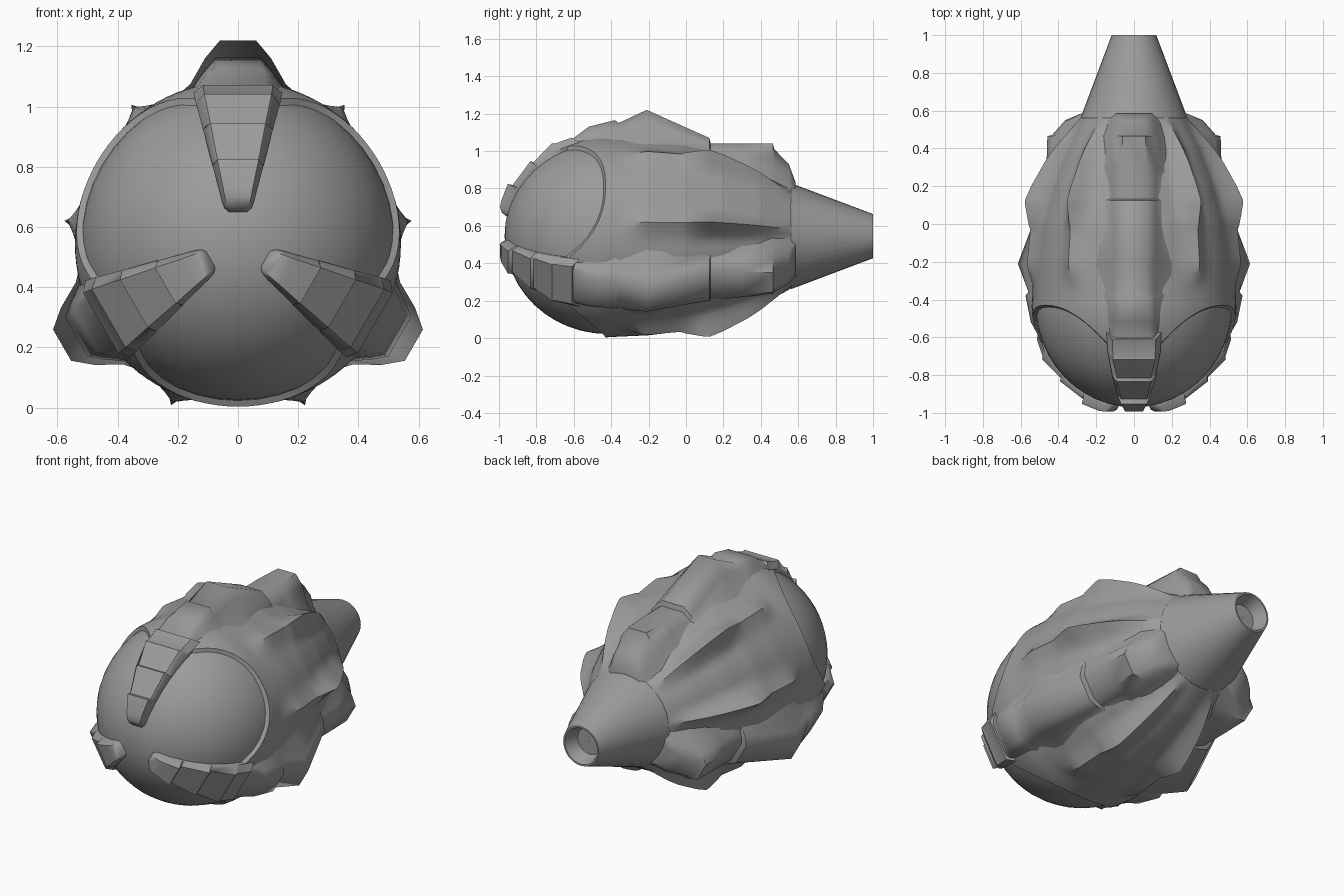
import bpy, bmesh, math
from mathutils import Vector, Matrix

if "Cube" in bpy.data.objects:
    bpy.data.objects.remove(bpy.data.objects["Cube"])

CZ = 0.545                       # height of the long axis
DY, DR, DL = -0.42, 0.53, 0.55   # dome centre, radius, length

GREY = bpy.data.materials.new("dark_grey")
GREY.diffuse_color = (.33, .33, .33, 1)
GREY.use_nodes = True
GREY.node_tree.nodes["Principled BSDF"].inputs["Base Color"].default_value = GREY.diffuse_color


def lerp_table(tab, y):
    if y <= tab[0][0]:
        return tab[0][1]
    for (a, p), (b, q) in zip(tab, tab[1:]):
        if y <= b:
            return p + (q - p) * (y - a) / (b - a)
    return tab[-1][1]


BASE = [(-.42, .54), (-.2, .53), (0, .505), (.2, .45), (.4, .37), (.57, .275)]
CREST = [(-.34, 0), (-.22, .04), (-.03, .045), (.12, .113), (.33, .078), (.52, .02), (.57, 0)]


def body_r(y):
    if y < DY:
        return DR * math.sqrt(max(0, 1 - ((y - DY) / DL) ** 2)) + .012
    return lerp_table(BASE, y)


def finish(name, verts, faces, angle=30):
    me = bpy.data.meshes.new(name)
    me.from_pydata([tuple(v) for v in verts], [], faces)
    bm = bmesh.new()
    bm.from_mesh(me)
    bmesh.ops.remove_doubles(bm, verts=bm.verts, dist=1e-5)
    bmesh.ops.recalc_face_normals(bm, faces=bm.faces)
    bm.to_mesh(me)
    bm.free()
    me.materials.append(GREY)
    ob = bpy.data.objects.new(name, me)
    bpy.context.collection.objects.link(ob)
    bpy.ops.object.select_all(action='DESELECT')
    ob.select_set(True)
    bpy.context.view_layer.objects.active = ob
    bpy.ops.object.shade_smooth_by_angle(angle=math.radians(angle))
    ob.location.z = CZ
    return ob


def bridge(rows, closed):
    """Join rows of points into quads; closed rows wrap around."""
    n = len(rows[0])
    verts = [v for r in rows for v in r]
    faces = []
    for i in range(len(rows) - 1):
        for j in range(n if closed else n - 1):
            k = (j + 1) % n
            faces.append((i * n + j, i * n + k, (i + 1) * n + k, (i + 1) * n + j))
    return verts, faces


def three_fold(name, rows, angle):
    """Loft open sections with end caps, repeated around the long axis."""
    verts, faces = bridge(rows, False)
    n, m = len(rows[0]), len(verts)
    faces += [tuple(range(n)), tuple(range(m - n, m))]
    for k in range(3):
        rot = Matrix.Rotation(math.radians(120 * k), 3, 'Y')
        finish(f"{name}_{k + 1}", [rot @ Vector(v) for v in verts], faces, angle)


def mirrored(half):
    return half + [(-x, y, z) for x, y, z in reversed(half)]


# glass dome at the front
bpy.ops.mesh.primitive_uv_sphere_add(segments=48, ring_count=24, location=(0, DY, CZ),
                                     rotation=(math.pi / 2, 0, 0))
dome = bpy.context.object
dome.name = "front_dome"
dome.scale = (DR - .007, DR - .007, DL)
dome.data.materials.append(GREY)
bpy.ops.object.shade_smooth()

# ribbed shell: radius varies around the axis, front edge arches round each window
COLS, ROWS = 96, 40
rows = []
for i in range(-1, ROWS + 1):
    t = max(i, 0) / ROWS
    row = []
    for j in range(COLS):
        ang = 360 * j / COLS
        d = abs((ang - 30 + 60) % 120 - 60)          # degrees from window centre
        y0 = -.43 - .21 * min(1, d / 44) ** 2.4
        y = y0 + (.57 - y0) * t
        r = body_r(y)
        near = max(0, 1 - abs(d - 22.5) / 11.5)
        r += lerp_table(CREST, y) * near ** 1.7
        if i < 0:
            r, y = r - .03, y - .015                 # rim turned inwards
        a = math.radians(ang)
        row.append((r * math.cos(a), y, r * math.sin(a)))
    rows.append(row)
finish("ribbed_shell", *bridge(rows, True), 35)

# stepped spines: y, height, top half width, shoulder half width, base half width
SPINE = [(-.64, .515, .10, .12, .135), (-.62, .51, .09, .12, .15), (-.52, .585, .08, .11, .20),
         (-.38, .62, .075, .11, .24), (-.36, .605, .07, .11, .25), (-.21, .675, .06, .11, .27),
         (.125, .525, .07, .115, .25), (.132, .495, .07, .115, .25), (.30, .495, .07, .115, .22),
         (.465, .495, .06, .105, .19), (.472, .465, .06, .105, .19), (.55, .385, .06, .10, .16),
         (.585, .29, .06, .09, .12)]
rows = []
for y, h, a, s, b in SPINE:
    foot = math.sqrt(max(.01, body_r(y) ** 2 - b * b)) - .03
    drop = h - foot
    rows.append(mirrored([(b, y, foot), (s + (b - s) * .3, y, foot + drop * .42),
                          (s, y, h - drop * .24), (a, y, h)]))
three_fold("spine", rows, 48)


# segmented claws over the dome
def on_dome(u, r, lift):
    q = math.sqrt(max(.001, 1 - (u * u + r * r) / DR ** 2))
    p = Vector((u, DY - DL * q, r))
    n = Vector((u / DR ** 2, -q / DL, r / DR ** 2)).normalized()
    return tuple(p + n * lift)


CLAW = [(.105, .03, 0), (.118, .045, .03), (.14, .053, .047), (.17, .06, .053), (.25, .082, .06),
        (.256, .084, .035), (.37, .113, .042), (.376, .115, .027), (.45, .135, .055),
        (.456, .137, .045), (.49, .143, .04)]
rows = [mirrored([on_dome(w, r, -.02), on_dome(w, r, lift * .3), on_dome(w * .75, r, lift)])
        for r, w, lift in CLAW]
three_fold("claw", rows, 48)

# tapered tail nozzle with a recessed end
PROFILE = [(.27, .50), (.282, .565), (.118, 1.0), (.108, 1.0), (.078, .92), (.001, .92)]
rows = [[(r * math.cos(math.tau * j / 32), y, r * math.sin(math.tau * j / 32)) for j in range(32)]
        for r, y in PROFILE]
finish("tail_nozzle", *bridge(rows, True))
